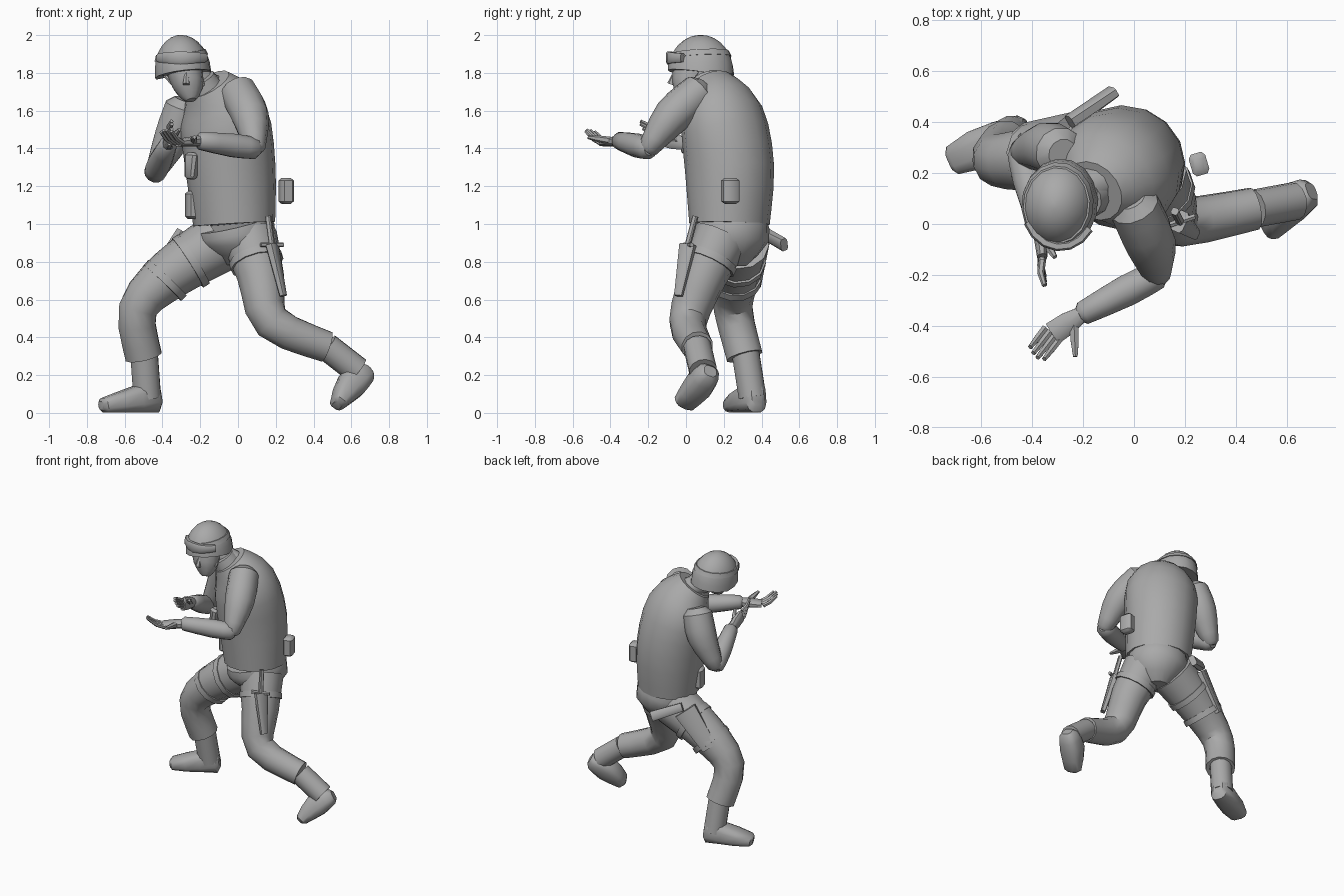
import bpy, bmesh, math
from mathutils import Vector

if "Cube" in bpy.data.objects:
    bpy.data.objects.remove(bpy.data.objects["Cube"])

grey = bpy.data.materials.new("plain_grey")
grey.use_nodes = True
colour = (0.4, 0.4, 0.4, 1)
grey.diffuse_color = colour
grey.node_tree.nodes["Principled BSDF"].inputs["Base Color"].default_value = colour


def at(x, y, z):
    return Vector((x, y, z))


def spline(values, steps):
    """Smooth run through numbers or vectors."""
    run = []
    last = len(values) - 1
    for i in range(last):
        a, b = values[i], values[i + 1]
        leave = (b - values[max(i - 1, 0)]) / 2
        arrive = (values[min(i + 2, last)] - a) / 2
        for s in range(steps):
            t = s / steps
            run.append(a + leave * t + (3 * (b - a) - 2 * leave - arrive) * t * t
                       + (2 * (a - b) + leave + arrive) * t * t * t)
    return run + [values[last]]


def tube(name, points, widths, hint, depths=None, steps=1, sides=12, box=1,
         capped=False, bend=None):
    """Loft elliptical rings along points; depth runs along hint.
    A box value below one squares the section, capped rounds the ends."""
    depths = depths or widths
    points, widths, depths = (list(spline(v, steps)) for v in (points, widths, depths))
    if capped:
        for end, inner, place in ((0, 1, 0), (-1, -2, len(points) + 1)):
            out = (points[end] - points[inner]).normalized()
            tip = points[end] + out * min(widths[end], depths[end]) * 0.4
            points.insert(place, tip)
            widths.insert(place, widths[end] * 0.6)
            depths.insert(place, depths[end] * 0.6)
    bm = bmesh.new()
    loops = []
    last = len(points) - 1
    for i, (point, width, depth) in enumerate(zip(points, widths, depths)):
        along = (points[min(i + 1, last)] - points[max(i - 1, 0)]).normalized()
        side = along.cross(hint).normalized()
        front = side.cross(along)
        loop = []
        for k in range(sides):
            angle = math.tau * (k + 0.5) / sides
            c, s = (math.copysign(abs(f) ** box, f)
                    for f in (math.cos(angle), math.sin(angle)))
            loop.append(bm.verts.new(point + side * c * width + front * s * depth))
        loops.append(loop)
    for low, high in zip(loops, loops[1:]):
        for k in range(sides):
            n = (k + 1) % sides
            bm.faces.new((low[k], low[n], high[n], high[k]))
    bm.faces.new(reversed(loops[0]))
    bm.faces.new(loops[-1])
    if bend:
        for vert in bm.verts:
            bend(vert.co)
    bmesh.ops.recalc_face_normals(bm, faces=bm.faces)
    mesh = bpy.data.meshes.new(name)
    bm.to_mesh(mesh)
    bm.free()
    mesh.materials.append(grey)
    mesh.shade_smooth()
    mesh.set_sharp_from_angle(angle=math.radians(40))
    part = bpy.data.objects.new(name, mesh)
    bpy.context.scene.collection.objects.link(part)


# Directions and joints of the pose
UP = at(0, 0, 1)
AHEAD = at(-0.1, -1, 0)
FACING = at(-0.5, -0.8, 0)

left_shoulder = at(0, 0.07, 1.7)
left_elbow = at(0.09, -0.2, 1.4)
left_wrist = at(-0.2, -0.35, 1.44)
right_shoulder = at(-0.29, 0.28, 1.62)
right_elbow = at(-0.44, 0.28, 1.27)
right_wrist = at(-0.37, 0, 1.42)

left_hip = at(0.06, 0.19, 0.93)
left_thigh = at(0.12, 0.09, 0.72)
left_knee = at(0.18, 0.01, 0.48)
left_ankle = at(0.47, 0.06, 0.35)
right_hip = at(-0.1, 0.28, 0.9)
right_thigh = at(-0.35, 0.26, 0.74)
right_knee = at(-0.53, 0.25, 0.55)
right_ankle = at(-0.5, 0.31, 0.3)

# Vest and trunk
waist = at(-0.02, 0.23, 1)
chest = at(-0.08, 0.19, 1.58)
collar = at(-0.16, 0.13, 1.74)
tube("vest", [waist, at(-0.04, 0.23, 1.3), chest, collar],
     [0.22, 0.24, 0.24, 0.13], FACING, [0.21, 0.235, 0.21, 0.12], steps=3, sides=16)
tube("hips", [waist, at(0, 0.24, 0.9), at(0, 0.24, 0.78)],
     [0.2, 0.2, 0.08], FACING, steps=2, sides=16)
tube("collar", [collar - UP * 0.05, at(-0.2, 0.1, 1.77)], [0.1, 0.08], FACING)
tube("chest_flap", [at(-0.24, 0.09, 1.36), at(-0.25, 0.08, 1.25)],
     [0.04, 0.03], FACING, box=0.6, sides=8, capped=True)

# Head, nose and chin straps
crown = at(-0.3, 0.06, 1.88)
cheek = at(-0.265, 0.01, 1.74)
chin = at(-0.25, -0.02, 1.67)
tube("neck", [chest + UP * 0.1, cheek.lerp(crown, 0.5) + at(0, 0.06, 0)], [0.08, 0.07], FACING)
tube("face", [chin, cheek, crown], [0.045, 0.085, 0.1], AHEAD,
     [0.04, 0.09, 0.12], steps=3, capped=True)
tube("nose", [cheek + AHEAD * 0.09, cheek + AHEAD * 0.07 + UP * 0.06],
     [0.02, 0.01], AHEAD, sides=6)
for name, s in (("left_chin_strap", 1), ("right_chin_strap", -1)):
    tube(name, [crown + at(s * 0.1, 0, -0.08), cheek + at(s * 0.08, 0, 0), chin],
         [0.01] * 3, AHEAD, sides=6)


# Helmet with raised brow, cover band and goggles
def raise_brow(co):
    if co.z < 1.85:
        co.z += 0.2 * max(0, 0.12 - co.y) - 0.02


rim, top = at(-0.29, 0.08, 1.8), at(-0.315, 0.07, 2)
rise = [k / 7 for k in range(8)]
dome = [0.15 * math.cos(f * 1.5) for f in rise]
tube("helmet", [rim.lerp(top, math.sin(f * 1.5)) for f in rise], dome, AHEAD,
     [w * 1.18 for w in dome], sides=16, bend=raise_brow)
tube("helmet_band", [rim.lerp(top, f) for f in (0.4, 0.55)], [0.143, 0.132], AHEAD,
     [0.167, 0.154], sides=16)
arc = [math.radians(20 * k - 155) for k in range(7)]
tube("goggles", [rim + at(0.14 * math.cos(a), 0.17 * math.sin(a), 0.08) for a in arc],
     [0.018] * 7, UP, [0.036 - 0.004 * abs(k - 3) for k in range(7)], sides=8, box=0.6)

# Arms
for name, shoulder, elbow, wrist, bow in (
        ("left", left_shoulder, left_elbow, left_wrist, at(0.02, -0.01, 0.02)),
        ("right", right_shoulder, right_elbow, right_wrist, at(0.02, 0.02, 0.02))):
    tube(name + "_upper_arm", [shoulder, shoulder.lerp(elbow, 0.5) + bow, elbow],
         [0.1, 0.1, 0.055], FACING, steps=3, capped=True)
    tube(name + "_forearm", [elbow, elbow.lerp(wrist, 0.4), wrist],
         [0.058, 0.064, 0.048], UP, steps=2, capped=True)


# Hands: palm, four fingers fanned across it, and a thumb
def hand(side, wrist, knuckle, tip, across, normal, thumb):
    tube(side + "_palm", [wrist, wrist.lerp(knuckle, 0.5), knuckle],
         [0.03, 0.046, 0.048], normal, [0.03, 0.026, 0.02], sides=10, box=0.8)
    for i in range(4):
        offset = across * (i - 1.5) * 0.024
        end = tip + offset - (tip - knuckle) * abs(i - 1.3) * 0.1
        root = knuckle + offset
        tube(f"{side}_finger_{i + 1}", [root, root.lerp(end, 0.5) - normal * 0.01, end],
             [0.015, 0.014, 0.01], normal, sides=6)
    base = wrist.lerp(knuckle, 0.3)
    tube(side + "_thumb", [base, base.lerp(thumb, 0.6), thumb],
         [0.022, 0.018, 0.01], normal, sides=6)


hand("left", left_wrist, at(-0.32, -0.43, 1.43), at(-0.39, -0.52, 1.5),
     at(-0.8, 0.6, 0), UP, at(-0.23, -0.52, 1.46))
hand("right", right_wrist, at(-0.36, -0.13, 1.46), at(-0.35, -0.24, 1.52),
     at(0, 0.4, -0.9), at(1, 0, 0), at(-0.31, -0.13, 1.5))

# Trouser legs and thigh straps
tube("left_trouser_leg", [left_hip, left_thigh, left_knee, left_ankle],
     [0.15, 0.125, 0.1, 0.085], AHEAD, steps=3)
tube("right_trouser_leg", [right_hip, right_thigh, right_knee, right_ankle],
     [0.16, 0.135, 0.105, 0.1], FACING, steps=3)


def strap(name, start, end, f, radius, hint):
    middle, half = start.lerp(end, f), (end - start).normalized() * 0.02
    tube(name, [middle - half, middle + half], [radius] * 2, hint)


strap("left_thigh_strap", left_hip, left_thigh, 0.6, 0.144, AHEAD)
strap("upper_right_thigh_strap", right_hip, right_thigh, 0.6, 0.155, FACING)
strap("lower_right_thigh_strap", right_thigh, right_knee, 0.2, 0.14, FACING)

# Boots; the planted one keeps its sole on the ground
heel, toe = at(-0.44, 0.37, 0.09), at(-0.71, 0.25, 0.04)
sole = [heel.lerp(toe, k / 3) for k in range(4)]
tube("right_boot_shaft", [right_ankle + UP * 0.05, heel.lerp(toe, 0.15)], [0.075] * 2, FACING)
tube("right_boot_foot", sole, [0.06, 0.075, 0.08, 0.06], UP,
     [p.z for p in sole], box=0.7, capped=True)
heel, instep, toe = at(0.68, 0.12, 0.21), at(0.6, 0.07, 0.15), at(0.53, -0.01, 0.05)
tube("left_boot_shaft", [left_ankle, heel.lerp(instep, 0.6) + UP * 0.05], [0.075] * 2, AHEAD)
tube("left_boot_foot", [heel, instep, toe], [0.06, 0.075, 0.06], at(-0.7, 0, 0.7),
     [0.055, 0.08, 0.04], steps=2, box=0.7, capped=True)

# Pouches
for name, foot, height in (("hip_pouch", at(0.255, 0.235, 1.12), 0.11),
                           ("belt_pouch", at(-0.24, 0.19, 1.04), 0.12)):
    tube(name, [foot, foot + UP * height], [0.046] * 2, at(1, 0.3, 0),
         [0.035] * 2, sides=8, box=0.5, capped=True)

# Thigh holster with grip
outward = at(-0.4, 0.8, 0.3)
tube("holster", [at(-0.26, 0.38, 0.93), at(-0.44, 0.35, 0.69)], [0.08, 0.055],
     outward, [0.04, 0.035], sides=8, box=0.5)
tube("holster_grip", [at(-0.25, 0.4, 0.96), at(-0.08, 0.52, 0.89)], [0.03, 0.036],
     outward, [0.028, 0.022], sides=8, box=0.5)

# Knife handle, guard and sheath on the left thigh
outward = at(0.9, -0.4, 0.2)
pommel, guard, point = at(0.16, 0.05, 1.04), at(0.18, 0.01, 0.89), at(0.24, -0.04, 0.62)
tube("knife_handle", [pommel, guard], [0.015] * 2, outward, sides=8, box=0.6)
tube("knife_guard", [guard - at(0.06, 0.02, 0), guard + at(0.06, 0.02, 0)],
     [0.012] * 2, UP, sides=6)
tube("knife_sheath", [guard, point], [0.045, 0.022], outward, [0.026, 0.016],
     sides=8, box=0.5)
